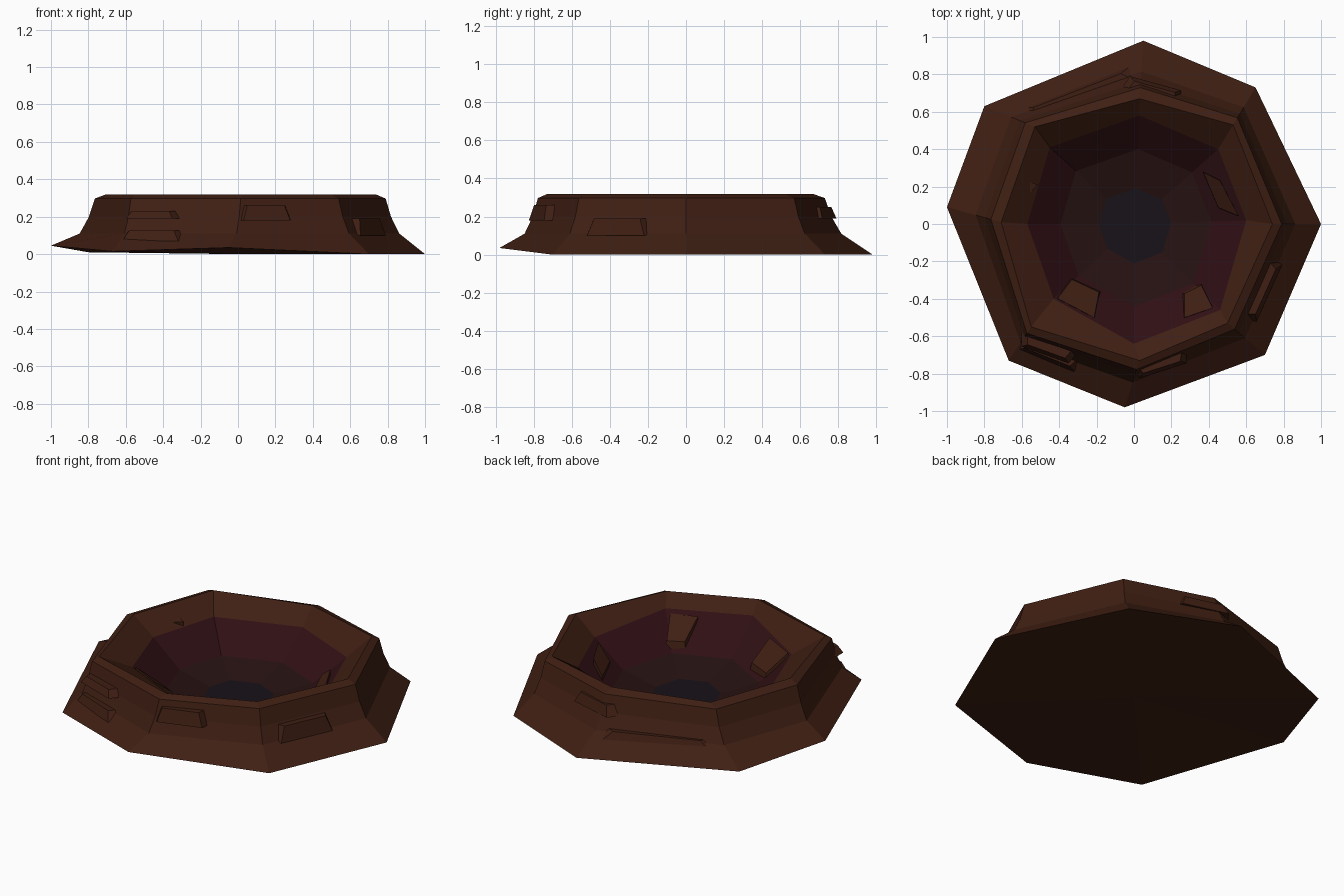
import bpy
from mathutils import Vector

if "Cube" in bpy.data.objects:
    bpy.data.objects.remove(bpy.data.objects["Cube"])


def material(name, rgb):
    m = bpy.data.materials.new(name)
    m.diffuse_color = (*rgb, 1)
    m.use_nodes = True
    m.node_tree.nodes["Principled BSDF"].inputs["Base Color"].default_value = m.diffuse_color
    return m


ROCK = material("rock_brown", (.05, .0135, .0065))
WALL = material("inner_purple", (.029, .005, .007))
BED = material("bed_brown", (.019, .006, .0055))
POOL = material("pool_blue", (.009, .006, .0095))


def make(name, verts, faces, mats, idx=None):
    me = bpy.data.meshes.new(name)
    me.from_pydata([tuple(v) for v in verts], [], faces)
    for m in mats:
        me.materials.append(m)
    if idx:
        me.polygons.foreach_set("material_index", idx)
    ob = bpy.data.objects.new(name, me)
    bpy.context.collection.objects.link(ob)
    return ob


# Crater body: irregular octagon rings lofted from the foot over the rim to the pool
foot = [Vector(p) for p in ((1, 0, 0), (.65, .73, 0), (.05, .98, 0), (-.8, .63, .01),
                            (-1, .09, .045), (-.67, -.73, .015), (-.05, -.98, .035), (.7, -.7, 0))]
rim = [Vector((x, y, .318)) for x, y in ((.74, 0), (.53, .53), (.03, .67), (-.53, .52),
                                         (-.71, .01), (-.55, -.55), (.03, -.73), (.5, -.53))]
lip = [Vector(p) for p in ((.6, .02, .22), (.45, .40, .22), (.03, .58, .22), (-.45, .41, .22),
                           (-.57, 0, .22), (-.43, -.40, .23), (0, -.64, .26), (.46, -.46, .25))]


def between(t, z):
    return [Vector((*a.lerp(b, t).xy, z)) for a, b in zip(foot, rim)]


def inset(s, z):
    return [Vector((v.x * s, v.y * s, z)) for v in lip]


rings = [foot, between(.53, .11), between(.70, .2), between(.81, .297), rim,
         lip, inset(.69, .07), inset(.33, .02)]
ring_mats = [0, 0, 0, 0, 0, 1, 2]
verts = [v for r in rings for v in r]
faces, idx = [], []
for k, m in enumerate(ring_mats):
    for i in range(8):
        j = (i + 1) % 8
        faces.append((k * 8 + i, k * 8 + j, k * 8 + 8 + j, k * 8 + 8 + i))
        idx.append(m)
last = len(verts) - 8
faces.append(tuple(range(last, last + 8)))
idx.append(3)
# Underside, fanned to a centre point on the ground
verts.append(Vector((0, 0, 0)))
for i in range(8):
    faces.append((last + 8, (i + 1) % 8, i))
    idx.append(0)
make("crater", verts, faces, [ROCK, WALL, BED, POOL], idx)

BOX = [(3, 2, 1, 0), (4, 5, 6, 7), (0, 1, 5, 4), (1, 2, 6, 5), (2, 3, 7, 6), (3, 0, 4, 7)]


# Stone ledges on the outer slope: tapered slabs whose outer edge runs from p to q
def ledge(name, p, q, z0, z1):
    p, q = Vector(p), Vector(q)
    d = (q - p).normalized()
    n = Vector((-d.y, d.x))
    if n.dot(p) > 0:
        n = -n
    w = (q - p).length * .1
    v = []
    for z, grow, back in ((z0, 0, 0), (z1, w, .02)):
        a, b = p + d * grow + n * back, q - d * grow + n * back
        v += [(*c, z) for c in (a, b, b + n * .07 + d * w, a + n * .07 - d * w)]
    make(name, v, BOX, [ROCK])


ledges = [((-.62, -.67), (-.32, -.79), .07, .125), ((-.6, -.655), (-.35, -.745), .19, .23),
          ((.03, -.825), (.28, -.745), .18, .26), ((.655, -.52), (.79, -.22), .10, .19),
          ((-.02, .79), (.25, .715), .19, .25), ((-.60, .62), (-.02, .845), .07, .125),
          ((-.80, -.02), (-.69, -.3), .13, .21)]
for n, (p, q, a, b) in enumerate(ledges):
    ledge(f"outer_ledge_{n + 1}", p, q, a, b)


# Rocks jutting out of the inner wall: footprint, inner and outer top heights, top shrink
def rock(name, base, inner_z, outer_z, shrink):
    b = [Vector(p) for p in base]
    c = sum(b, Vector((0, 0))) / 4
    low = [(*p, .05) for p in b]
    top = []
    for p in b:
        t = p.lerp(c, shrink)
        top.append((*t, inner_z if t.length < c.length else outer_z))
    make(name, low + top, BOX, [ROCK])


rock("inner_rock_left", ((-.34, -.28), (-.43, -.40), (-.20, -.52), (-.17, -.36)), .13, .235, .15)
rock("inner_rock_right", ((.37, -.30), (.25, -.36), (.25, -.53), (.45, -.46)), .13, .235, .25)
rock("inner_rock_east", ((.36, .29), (.45, .08), (.57, .03), (.46, .24)), .14, .21, .1)
rock("inner_rock_west", ((-.63, .25), (-.63, .17), (-.55, .17), (-.51, .21)), .25, .29, .05)
